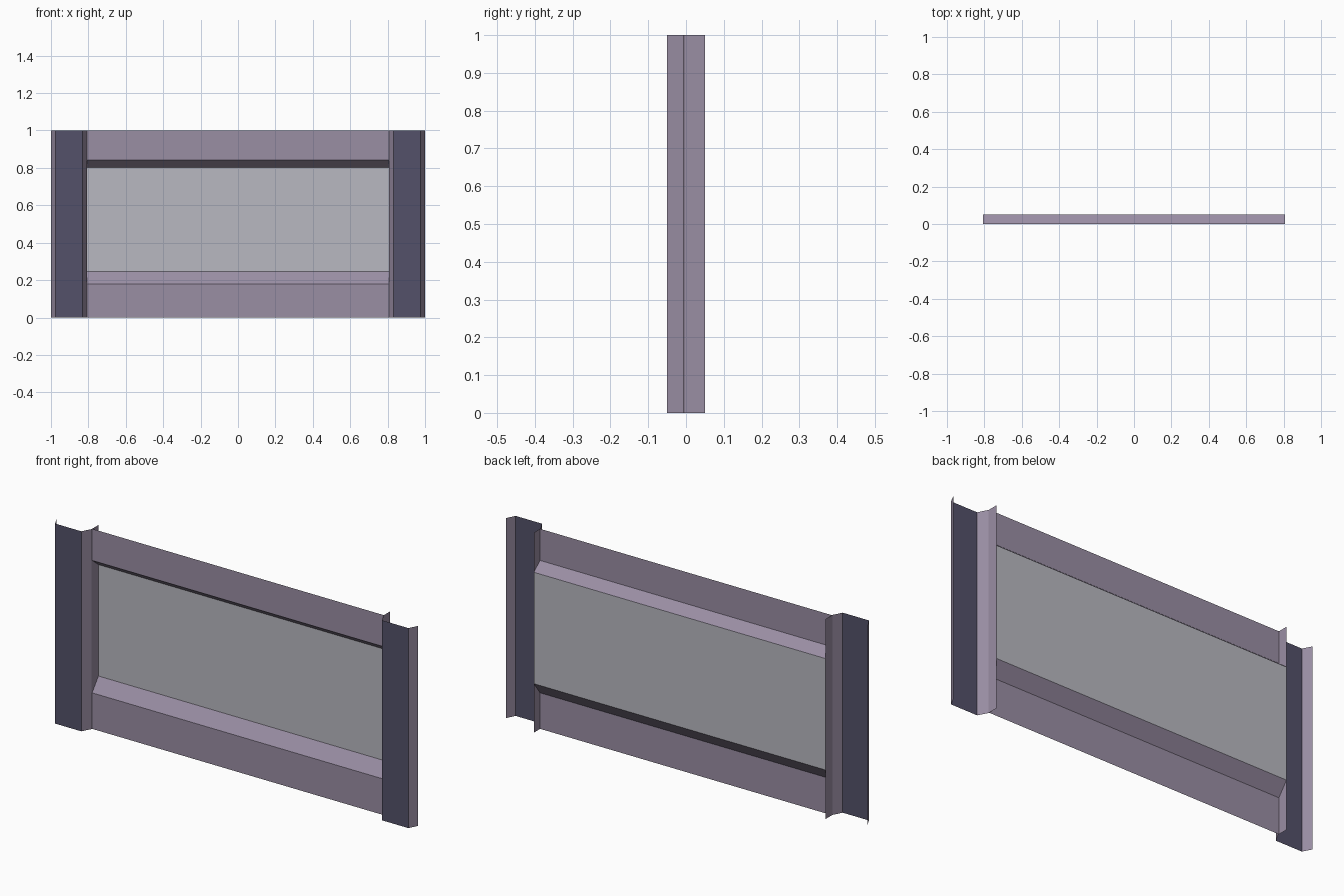
import bpy
import bmesh

if "Cube" in bpy.data.objects:
    bpy.data.objects.remove(bpy.data.objects["Cube"])


def linear(hex_code):
    channels = [int(hex_code[i:i + 2], 16) / 255 for i in (0, 2, 4)]
    return [c / 12.92 if c <= 0.04045 else ((c + 0.055) / 1.055) ** 2.4 for c in channels]


def material(name, hex_code):
    mat = bpy.data.materials.new(name)
    mat.diffuse_color = (*linear(hex_code), 1.0)
    mat.use_nodes = True
    mat.node_tree.nodes["Principled BSDF"].inputs["Base Color"].default_value = mat.diffuse_color
    return mat


FRAME = material("mauve metal", "9A8EA4")
WEB = material("dark slate metal", "54516A")
PANE = material("pale grey pane", "B9B9C1")


def sheet(name, start, end, mat):
    """Flat-faced sheet spanning two matching polylines."""
    bm = bmesh.new()
    a = [bm.verts.new(p) for p in start]
    b = [bm.verts.new(p) for p in end]
    for i in range(len(a) - 1):
        bm.faces.new((a[i], a[i + 1], b[i + 1], b[i]))
    mesh = bpy.data.meshes.new(name)
    bm.to_mesh(mesh)
    bm.free()
    mesh.materials.append(mat)
    obj = bpy.data.objects.new(name, mesh)
    bpy.context.collection.objects.link(obj)
    return obj


HALF = 0.807      # half width of the infill between the posts


def rail(name, profile, mat):
    """Sheet running across x; profile is (y, z) from bottom to top."""
    # points run up the profile, so sweep from right to left to face the front
    sheet(name, [(HALF, y, z) for y, z in profile],
          [(-HALF, y, z) for y, z in profile], mat)


def upright(name, side, profile, mat):
    """Full-height sheet; profile is (x, y) from the outside inwards."""
    pts = [(side * x, y) for x, y in profile]
    if side > 0:
        pts.reverse()
    sheet(name, [(x, y, 0) for x, y in pts], [(x, y, 1) for x, y in pts], mat)


# Infill: lower board with sill, pane, upper board with sloped head
rail("lower_board_and_sill", [(0, 0), (0, 0.18), (0.05, 0.245)], FRAME)
rail("pane", [(0.05, 0.245), (0.05, 0.802)], PANE)
rail("upper_board_and_head", [(0.05, 0.802), (0, 0.842), (0, 1)], FRAME)

# Channel posts: sloped outer flange, dark web, bent inner flange
for side, label in ((-1, "left"), (1, "right")):
    upright(f"{label}_outer_flange", side, [(1, -0.006), (0.977, -0.05)], FRAME)
    upright(f"{label}_post_web", side, [(0.977, -0.05), (0.832, -0.05)], WEB)
    upright(f"{label}_inner_flange", side,
            [(0.832, -0.05), (HALF, -0.003), (HALF, 0.05)], FRAME)
